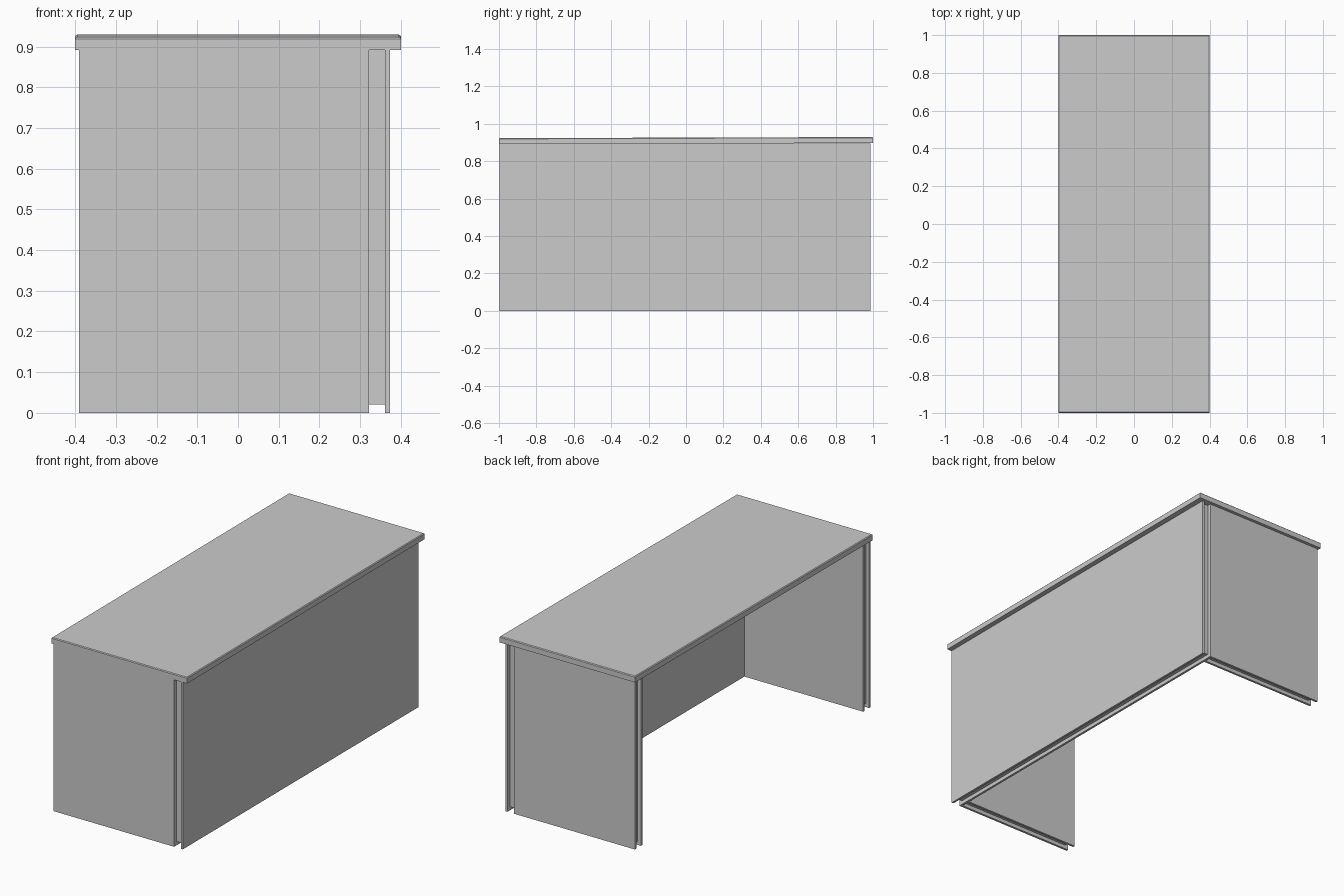
import bpy, bmesh, math
from mathutils import Vector

if "Cube" in bpy.data.objects:
    bpy.data.objects.remove(bpy.data.objects["Cube"])

SKIN = 0.012      # thickness of each panel face sheet
RECESS = 0.02     # how far the core sits back from the sheet edges
HEIGHT = 0.894    # panel height, just meeting the worktop


def box(name, lo, hi):
    """Axis-aligned box between two corners."""
    lo, hi = Vector(lo), Vector(hi)
    bm = bmesh.new()
    bmesh.ops.create_cube(bm, size=1)
    bmesh.ops.scale(bm, vec=hi - lo, verts=bm.verts)
    mesh = bpy.data.meshes.new(name)
    bm.to_mesh(mesh)
    bm.free()
    obj = bpy.data.objects.new(name, mesh)
    obj.location = (lo + hi) / 2
    bpy.context.collection.objects.link(obj)
    return obj


# Worktop: top rim chamfered, with a very slight rise towards the back
top = box("worktop", (-0.4, -1, 0.894), (0.4, 1, 0.926))
bm = bmesh.new()
bm.from_mesh(top.data)
rim = [e for e in bm.edges if all(v.co.z > 0 for v in e.verts)]
bmesh.ops.bevel(bm, geom=rim, offset=0.004, segments=1, affect='EDGES')
bm.to_mesh(top.data)
bm.free()
top.rotation_euler.x = 0.003

# Long back panel: two sheets around a recessed core
X0, X1, Y0, Y1 = 0.31, 0.373, -0.997, 0.987
box("long_panel_inner_sheet", (X0, Y0, 0), (X0 + SKIN, Y1, HEIGHT))
box("long_panel_outer_sheet", (X1 - SKIN, Y0, 0), (X1, Y1, HEIGHT))
box("long_panel_core", (X0 + SKIN, Y0 + RECESS, RECESS),
    (X1 - SKIN, Y1 - RECESS, HEIGHT))

# End panels, same sandwich, butted against the long panel
THICK = X1 - X0
for name, y in (("front_end", Y0), ("rear_end", Y1 - THICK)):
    box(name + "_sheet_a", (-0.39, y, 0), (X0, y + SKIN, HEIGHT))
    box(name + "_sheet_b", (-0.39, y + THICK - SKIN, 0), (X0, y + THICK, HEIGHT))
    box(name + "_core", (-0.39 + RECESS, y + SKIN, RECESS),
        (X0 - RECESS, y + THICK - SKIN, HEIGHT))
